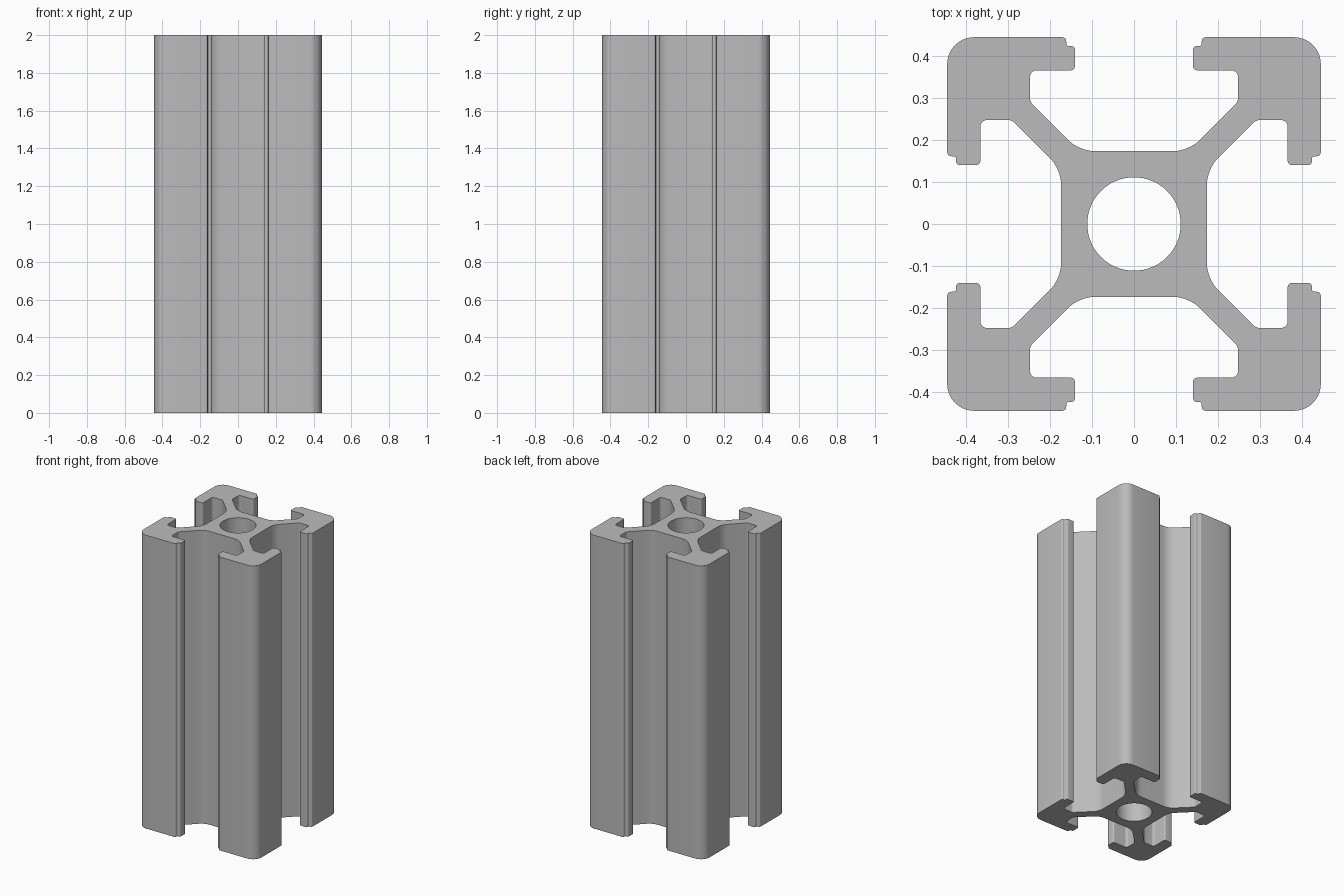
import bpy
import bmesh
import math
from mathutils import Vector, Matrix

cube = bpy.data.objects.get("Cube")
if cube:
    bpy.data.objects.remove(cube, do_unlink=True)

HEIGHT = 2.0
HALF = 0.444          # half width of the section
BORE = 0.111          # radius of the centre hole


def fillet(before, corner, after, radius, steps):
    """Return points of an arc that rounds one profile corner."""
    a, c, b = Vector(before), Vector(corner), Vector(after)
    u, v = (a - c).normalized(), (b - c).normalized()
    half = u.angle(v) / 2
    start = c + u * radius / math.tan(half)
    centre = c + (u + v).normalized() * radius / math.sin(half)
    sweep = (start - centre).angle_signed(c + v * radius / math.tan(half) - centre)
    return [centre + Matrix.Rotation(-sweep * i / steps, 2) @ (start - centre)
            for i in range(steps + 1)]


# Corners of one eighth of the section: x, y, fillet radius
eighth = [
    (0.173, 0.130, 0.097),      # slot floor into web
    (0.290, 0.247, 0.020),      # web into back of lip
    (0.365, 0.247, 0.015),
    (0.365, 0.140, 0.011),      # lip end
    (0.423, 0.140, 0.009),
    (0.423, 0.161, 0.006),      # small step in the lip
    (HALF, 0.161, 0.010),
]
quarter = eighth + [(HALF, HALF, 0.064)] + [(y, x, r) for x, y, r in reversed(eighth)]

# Turn the quarter around the axis to get the full list of corners
corners = []
for k in range(4):
    turn = Matrix.Rotation(k * math.pi / 2, 2)
    corners += [(turn @ Vector((x, y)), r) for x, y, r in quarter]

outline = []
for i, (point, radius) in enumerate(corners):
    steps = 10 if radius > 0.05 else 5
    outline += fillet(corners[i - 1][0], point, corners[(i + 1) % len(corners)][0],
                      radius, steps)
bore = [Vector((BORE * math.cos(t), BORE * math.sin(t)))
        for t in (math.tau * i / 64 for i in range(64))]

# Fill the section around the bore, then extrude it to full height
bm = bmesh.new()
for loop in (outline, bore):
    verts = [bm.verts.new((p.x, p.y, 0)) for p in loop]
    for i, v in enumerate(verts):
        bm.edges.new((verts[i - 1], v))
bmesh.ops.triangle_fill(bm, use_beauty=True, use_dissolve=False, edges=bm.edges[:])
result = bmesh.ops.extrude_face_region(bm, geom=bm.faces[:], use_keep_orig=True)
top = [g for g in result["geom"] if isinstance(g, bmesh.types.BMVert)]
bmesh.ops.translate(bm, verts=top, vec=(0, 0, HEIGHT))
bmesh.ops.recalc_face_normals(bm, faces=bm.faces[:])

mesh = bpy.data.meshes.new("slotted_rail")
bm.to_mesh(mesh)
bm.free()
rail = bpy.data.objects.new("slotted_rail", mesh)
bpy.context.collection.objects.link(rail)

# Plain grey metal
grey = bpy.data.materials.new("grey_metal")
grey.use_nodes = True
colour = (0.5, 0.5, 0.5, 1)
grey.diffuse_color = colour
grey.node_tree.nodes["Principled BSDF"].inputs["Base Color"].default_value = colour
mesh.materials.append(grey)

# Smooth the rounded corners, keep the ends sharp
bpy.ops.object.select_all(action="DESELECT")
rail.select_set(True)
bpy.context.view_layer.objects.active = rail
bpy.ops.object.shade_smooth_by_angle(angle=math.radians(30))
